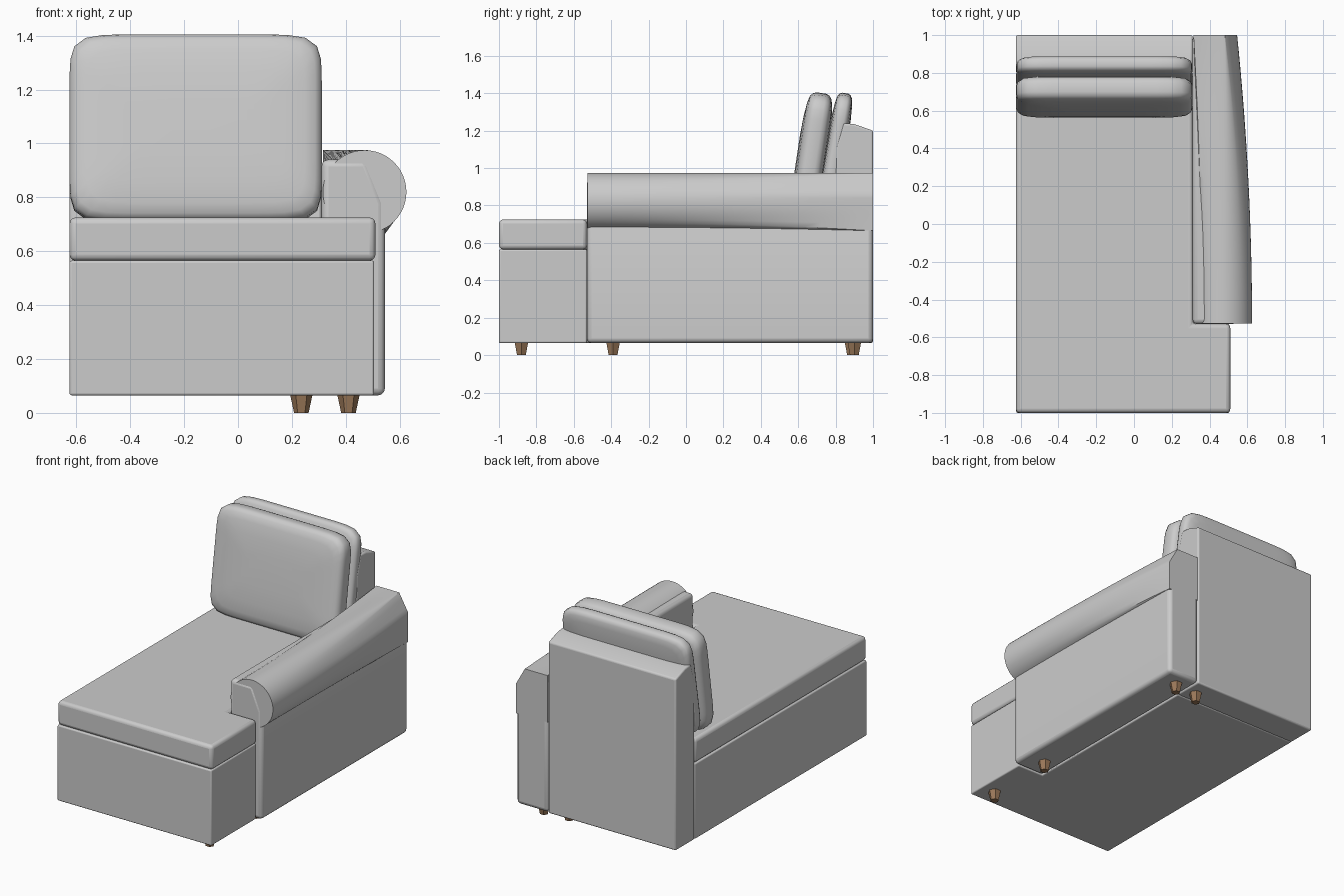
import bpy, bmesh, math
from mathutils import Matrix

if "Cube" in bpy.data.objects:
    bpy.data.objects.remove(bpy.data.objects["Cube"])


def material(name, rgb):
    m = bpy.data.materials.new(name)
    m.diffuse_color = (*rgb, 1)
    m.use_nodes = True
    m.node_tree.nodes["Principled BSDF"].inputs["Base Color"].default_value = m.diffuse_color
    return m


FABRIC = material("light grey fabric", (0.6, 0.6, 0.6))
WOOD = material("brown wood", (0.33, 0.19, 0.1))


def finish(bm, name, mat, bevel=0, segments=3, angle=35):
    bmesh.ops.recalc_face_normals(bm, faces=bm.faces)
    me = bpy.data.meshes.new(name)
    bm.to_mesh(me)
    bm.free()
    ob = bpy.data.objects.new(name, me)
    bpy.context.collection.objects.link(ob)
    me.materials.append(mat)
    if bevel:
        b = ob.modifiers.new("soft edges", 'BEVEL')
        b.width, b.segments, b.limit_method = bevel, segments, 'ANGLE'
    bpy.ops.object.select_all(action='DESELECT')
    bpy.context.view_layer.objects.active = ob
    ob.select_set(True)
    bpy.ops.object.shade_smooth_by_angle(angle=math.radians(angle))
    return ob


def loft(bm, rings):
    """Skin a list of closed rings and cap both ends."""
    loops = [[bm.verts.new(p) for p in ring] for ring in rings]
    n = len(loops[0])
    for a, b in zip(loops, loops[1:]):
        for i in range(n):
            bm.faces.new((a[i], a[(i + 1) % n], b[(i + 1) % n], b[i]))
    bm.faces.new(loops[0])
    bm.faces.new(loops[-1])


def prism(name, outline, axis, lo, hi, bevel):
    place = {'x': lambda a, b, t: (t, a, b),
             'y': lambda a, b, t: (a, t, b),
             'z': lambda a, b, t: (a, b, t)}[axis]
    bm = bmesh.new()
    loft(bm, [[place(a, b, t) for a, b in outline] for t in (lo, hi)])
    return finish(bm, name, FABRIC, bevel)


# L-shaped base and seat cushion, notched around the arm
def chaise(x):
    return [(-0.625, -1), (x, -1), (x, -0.53), (0.31, -0.53), (0.31, 0.8), (-0.625, 0.8)]


prism("base", chaise(0.505), 'z', 0.065, 0.565, 0.008)
prism("seat_cushion", chaise(0.51), 'z', 0.565, 0.725, 0.022)

# Backrest
prism("backrest", [(0.8, 0.065), (1, 0.065), (1, 1.2), (0.9, 1.235), (0.84, 1.24), (0.8, 1.1)],
      'x', -0.625, 0.31, 0.01)

# Arm body
prism("arm_body", [(0.31, 0.065), (0.545, 0.065), (0.545, 0.78), (0.48, 0.94), (0.31, 0.94)],
      'y', -0.53, 1, 0.025)

# Rolled arm top: round at the front, turning into a chamfered block at the back
CX, CZ, R, N = 0.47, 0.82, 0.155, 48
rings = []
for k in range(17):
    t = k / 16
    f = t * t
    ring = []
    for i in range(N):
        a = 2 * math.pi * i / N
        c, s = math.cos(a), math.sin(a)
        m = max(abs(c), abs(s))
        z = CZ + R * s / m
        x = min(CX + R * c / m, 0.546, 0.546 - (z - 0.86) * 0.565)
        ring.append(((CX + R * c) * (1 - f) + x * f, -0.527 + 1.527 * t, (CZ + R * s) * (1 - f) + z * f))
    rings.append(ring)
bm = bmesh.new()
loft(bm, rings)
finish(bm, "arm_roll", FABRIC)


# Leaning back cushions: rounded-rectangle rings with a pillow bulge
def pillow(name, y, z, width, height, thick, tilt, power):
    half = [(0.3, 1), (0.6, 0.95), (0.82, 0.85), (0.93, 0.73), (0.98, 0.55), (1, 0.3)]
    steps = [(s, -d) for s, d in half] + [(s, d) for s, d in reversed(half)]
    turn = Matrix.Translation((-0.157, y, z)) @ Matrix.Rotation(-math.radians(tilt), 4, 'X')
    rings = []
    for s, d in steps:
        ring = []
        for i in range(64):
            a = 2 * math.pi * (i + 0.5) / 64
            c, q = math.cos(a), math.sin(a)
            r = (abs(c) ** power + abs(q) ** power) ** (-1 / power)
            inset = (1 - s) * height / 2
            ring.append((c * r * (width / 2 - inset), d * thick / 2, q * r * (height / 2 - inset)))
        rings.append(ring)
    bm = bmesh.new()
    loft(bm, rings)
    bm.transform(turn)
    finish(bm, name, FABRIC, angle=50)


pillow("front_back_cushion", 0.672, 1.055, 0.936, 0.70, 0.16, 8.5, 9)
pillow("rear_back_cushion", 0.795, 1.06, 0.93, 0.69, 0.11, 9.5, 9)

# Tapered legs
for i, (x, y) in enumerate([(0.41, -0.88), (0.41, -0.39), (0.41, 0.9), (0.235, 0.885)]):
    bm = bmesh.new()
    loft(bm, [[(x + r * math.cos(k * math.pi / 3), y + r * math.sin(k * math.pi / 3), h)
               for k in range(6)] for r, h in ((0.027, 0), (0.042, 0.07))])
    finish(bm, f"leg_{i + 1}", WOOD)
